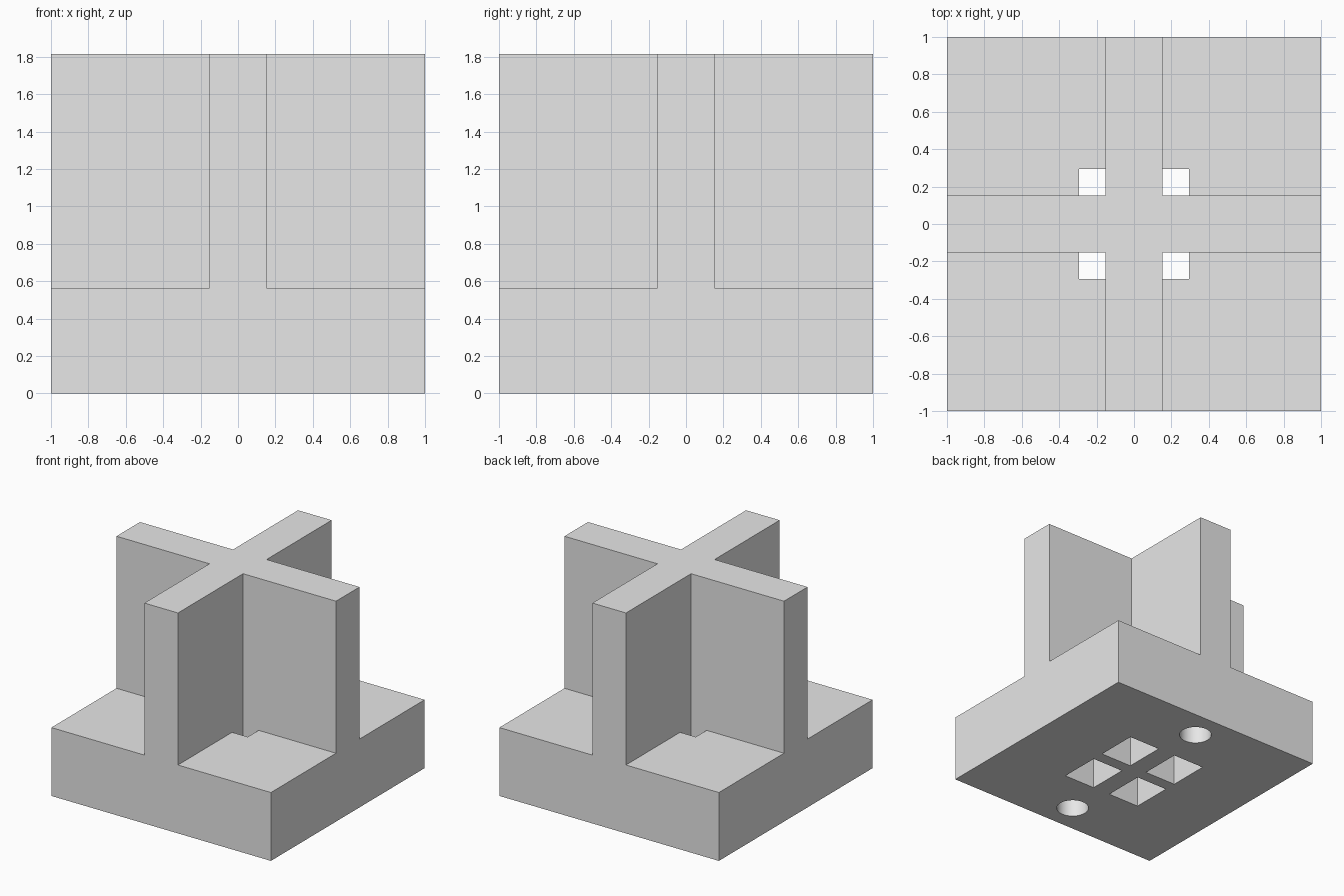
import bpy
import bmesh
from mathutils import Matrix, Vector

cube = bpy.data.objects.get("Cube")
if cube:
    bpy.data.objects.remove(cube, do_unlink=True)

BASE_TOP, RIB_TOP, RIB_HALF = 0.563, 1.815, 0.153
HOLE_OUT = 0.295
POCKET_DEPTH = 0.38

grey = bpy.data.materials.new("light_grey")
grey.use_nodes = True
grey.diffuse_color = (0.8, 0.8, 0.8, 1)
grey.node_tree.nodes["Principled BSDF"].inputs["Base Color"].default_value = (0.8, 0.8, 0.8, 1)


def make_object(name, bm):
    mesh = bpy.data.meshes.new(name)
    bm.to_mesh(mesh)
    bm.free()
    mesh.materials.append(grey)
    obj = bpy.data.objects.new(name, mesh)
    bpy.context.collection.objects.link(obj)
    return obj


def box(name, low, high):
    low, high = Vector(low), Vector(high)
    bm = bmesh.new()
    place = Matrix.Translation((low + high) / 2) @ Matrix.Diagonal((*(high - low), 1))
    bmesh.ops.create_cube(bm, size=1, matrix=place)
    return make_object(name, bm)


def prism(name, outline, bottom, top):
    bm = bmesh.new()
    face = bm.faces.new([bm.verts.new((x, y, bottom)) for x, y in outline])
    raised = bmesh.ops.extrude_face_region(bm, geom=[face])["geom"]
    verts = [v for v in raised if isinstance(v, bmesh.types.BMVert)]
    bmesh.ops.translate(bm, verts=verts, vec=(0, 0, top - bottom))
    bmesh.ops.recalc_face_normals(bm, faces=bm.faces)
    return make_object(name, bm)


def combine(target, tool, operation):
    tool.hide_render = True
    mod = target.modifiers.new(operation.lower(), "BOOLEAN")
    mod.operation, mod.solver, mod.object = operation, "EXACT", tool
    bpy.context.view_layer.objects.active = target
    bpy.ops.object.modifier_apply(modifier=mod.name)
    bpy.data.objects.remove(tool, do_unlink=True)


# Square base block
stand = box("cross_stand", (-1, -1, 0), (1, 1, BASE_TOP))

# Four through holes with wider pockets underneath
for sx in (-1, 1):
    for sy in (-1, 1):
        cx, cy = sx * 0.226, sy * 0.225
        pocket = box("pocket_cutter", (cx - 0.145, cy - 0.174, -0.1),
                     (cx + 0.145, cy + 0.174, POCKET_DEPTH))
        combine(stand, pocket, "DIFFERENCE")
        xs = sorted((sx * RIB_HALF, sx * HOLE_OUT))
        ys = sorted((sy * RIB_HALF, sy * HOLE_OUT))
        hole = box("hole_cutter", (xs[0], ys[0], POCKET_DEPTH - 0.1),
                   (xs[1], ys[1], BASE_TOP + 0.1))
        combine(stand, hole, "DIFFERENCE")

# Two round blind holes in the underside
for sy in (-1, 1):
    bm = bmesh.new()
    bmesh.ops.create_cone(bm, cap_ends=True, segments=48, radius1=0.125, radius2=0.125,
                          depth=POCKET_DEPTH * 2, matrix=Matrix.Translation((0, sy * 0.753, 0)))
    combine(stand, make_object("round_cutter", bm), "DIFFERENCE")

# Upright cross of ribs, one plus-shaped prism flush with the base sides
quarter = [(1, -RIB_HALF), (1, RIB_HALF), (RIB_HALF, RIB_HALF)]
outline = []
for turn in range(4):
    outline += quarter
    quarter = [(-y, x) for x, y in quarter]
cross = prism("rib_cross", outline, BASE_TOP - 0.1, RIB_TOP)
combine(stand, cross, "UNION")

# Smooth only the round hole walls
bpy.ops.object.select_all(action="DESELECT")
stand.select_set(True)
bpy.context.view_layer.objects.active = stand
bpy.ops.object.shade_smooth_by_angle(angle=0.5)
